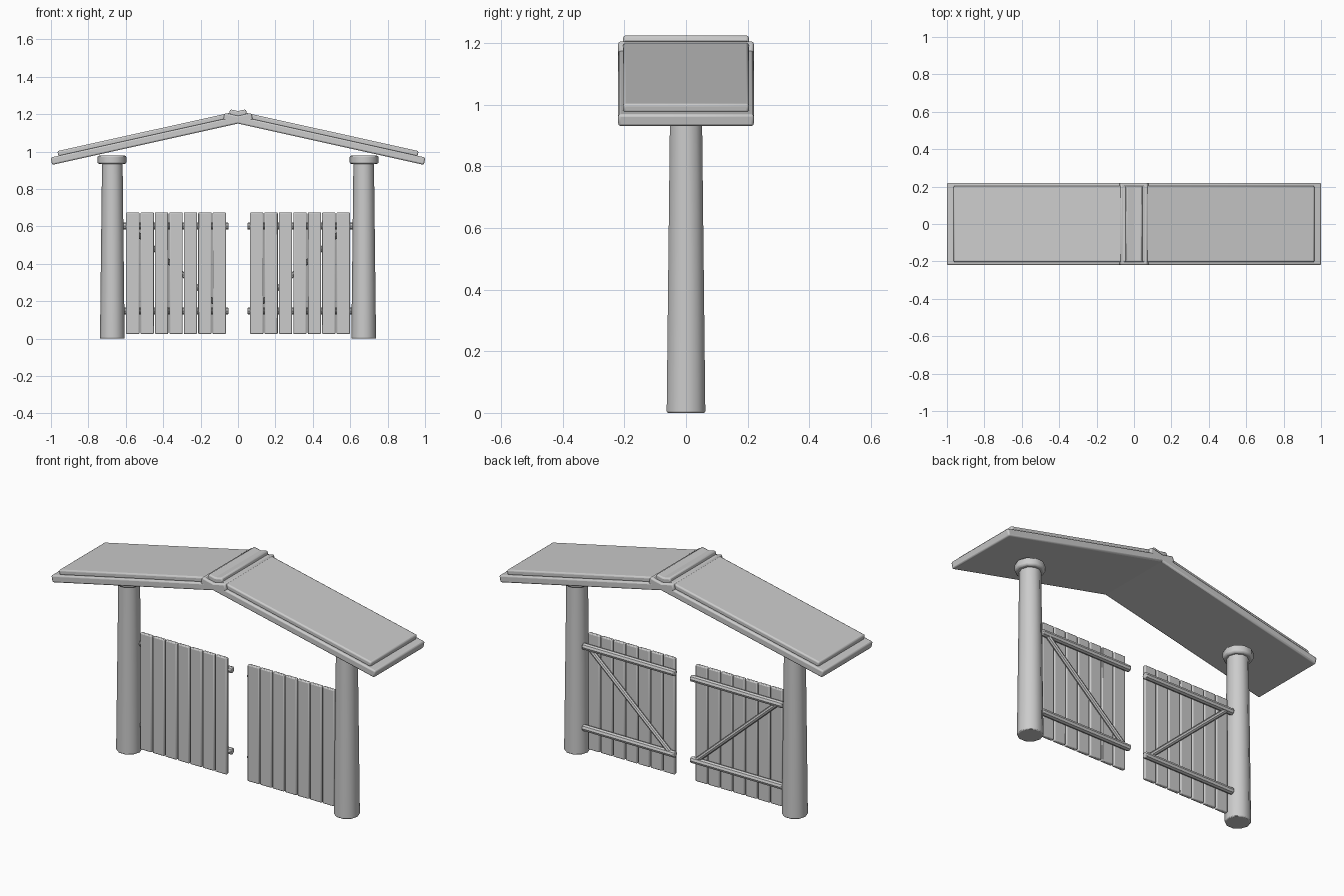
import bpy, math
from mathutils import Vector

if "Cube" in bpy.data.objects:
    bpy.data.objects.remove(bpy.data.objects["Cube"])

SLOPE = math.atan(0.2222)


def finish(ob, name, bevel, segments=2):
    ob.name = name
    bpy.ops.object.transform_apply(location=False, rotation=False, scale=True)
    m = ob.modifiers.new("Bevel", 'BEVEL')
    m.width, m.segments = bevel, segments
    m.limit_method = 'ANGLE'
    m.angle_limit = math.radians(50)
    bpy.ops.object.shade_smooth_by_angle(angle=math.radians(40))
    return ob


def box(name, centre, size, bevel, tilt=0):
    bpy.ops.mesh.primitive_cube_add(size=1, location=centre, rotation=(0, tilt, 0))
    ob = bpy.context.object
    ob.scale = size
    return finish(ob, name, bevel)


def post(name, x, z0, z1, r0, r1, bevel):
    bpy.ops.mesh.primitive_cone_add(vertices=10, radius1=r0, radius2=r1, depth=z1 - z0,
                                    location=(x, 0, (z0 + z1) / 2),
                                    rotation=(0, 0, math.pi / 2))
    return finish(bpy.context.object, name, bevel)


def bar(name, a, b, r):
    a, b = Vector(a), Vector(b)
    bpy.ops.mesh.primitive_cylinder_add(vertices=8, radius=r, depth=(b - a).length,
                                        location=(a + b) / 2)
    ob = bpy.context.object
    ob.rotation_euler = (b - a).to_track_quat('Z', 'Y').to_euler()
    return finish(ob, name, 0.004)


def roof_layer(name, s, outer, inner, ridge_z, thick, depth):
    # sloped slab whose top outer corner is at x=outer; it crosses the ridge a little
    c, sn = math.cos(SLOPE), math.sin(SLOPE)
    length = (outer - inner) / c
    mx = (outer + inner) / 2
    mz = ridge_z - mx * math.tan(SLOPE)
    centre = (s * (mx - sn * thick / 2), 0, mz - c * thick / 2)
    box(name, centre, (length, depth, thick), 0.008, s * SLOPE)


for s, side in ((-1, "left"), (1, "right")):
    # posts with caps
    post(f"{side}_post", s * 0.672, 0, 0.938, 0.066, 0.055, 0.005)
    post(f"{side}_post_cap", s * 0.674, 0.934, 0.979, 0.077, 0.077, 0.009)

    # two-layer roof
    roof_layer(f"{side}_roof_board", s, 1.002, -0.071, 1.191, 0.04, 0.44)
    roof_layer(f"{side}_roof_cover", s, 0.966, -0.042, 1.217, 0.03, 0.408)

    # gate pickets
    for i in range(7):
        x = 0.1 + i * 0.0771
        box(f"{side}_picket_{i + 1}", (s * x, 0, 0.35), (0.071, 0.02, 0.65), 0.005)

    # gate rails and brace
    for z, label in ((0.148, "lower"), (0.602, "upper")):
        bar(f"{side}_{label}_rail", (s * 0.05, 0.023, z), (s * 0.617, 0.023, z), 0.018)
    bar(f"{side}_brace", (s * 0.078, 0.022, 0.148), (s * 0.588, 0.022, 0.607), 0.013)
